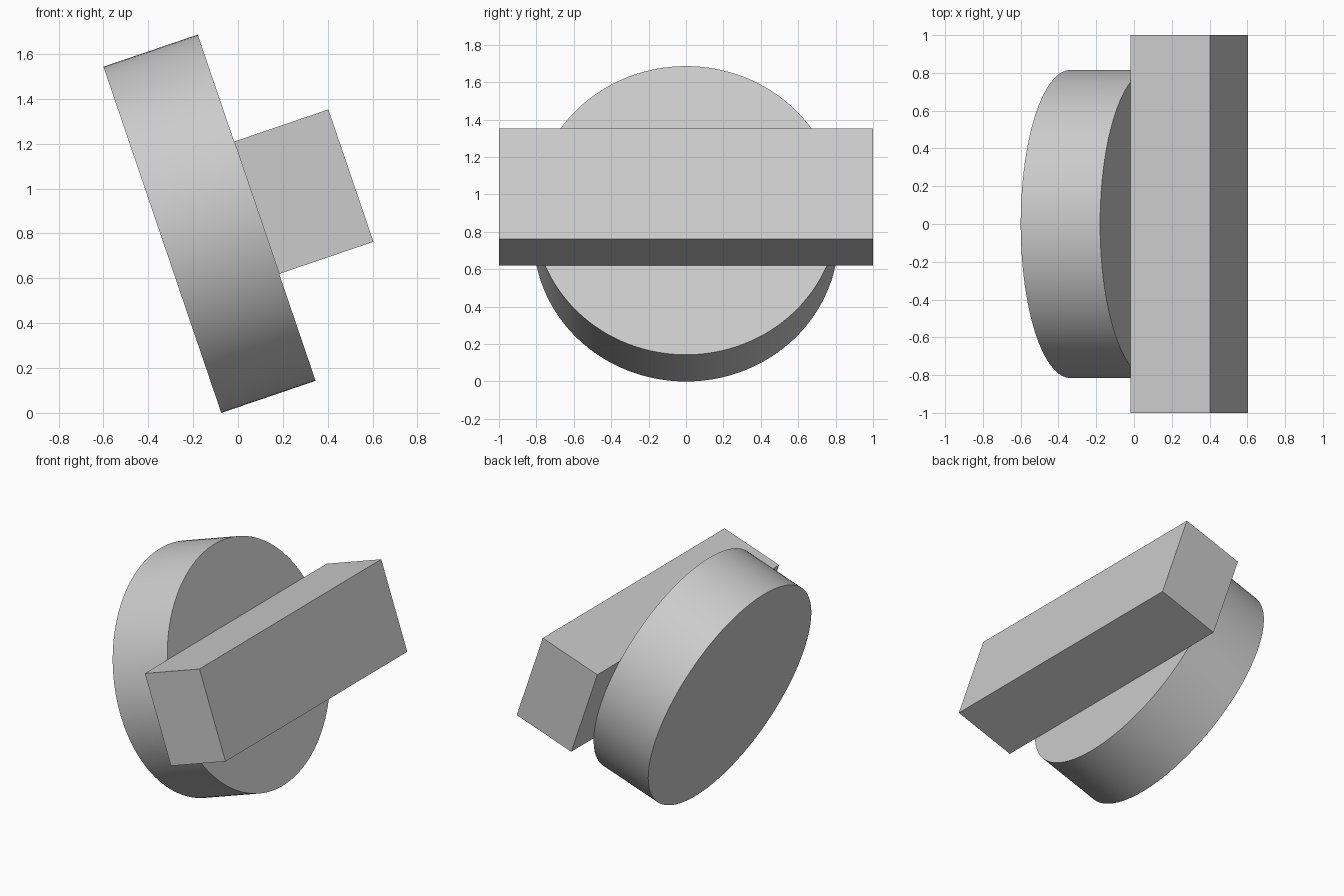
import bpy
import math
from mathutils import Matrix, Vector

cube = bpy.data.objects.get("Cube")
if cube:
    bpy.data.objects.remove(cube, do_unlink=True)

TILT = math.radians(18.8)
DEPTH = 0.444
RADIUS = 0.815
BAR_HEIGHT = 0.623

grey = bpy.data.materials.new("plain grey")
grey.use_nodes = True
colour = (0.6, 0.6, 0.6, 1)
grey.diffuse_color = colour
grey.node_tree.nodes["Principled BSDF"].inputs["Base Color"].default_value = colour

# Shared tilted frame: local x is the disc axis, origin at the disc centre
base_z = RADIUS * math.cos(TILT) + DEPTH / 2 * math.sin(TILT)
frame = Matrix.Translation((-0.127, 0, base_z)) @ Matrix.Rotation(-TILT, 4, 'Y')


def finish(name, local):
    obj = bpy.context.object
    obj.name = name
    obj.data.transform(local)
    obj.matrix_world = frame
    obj.data.materials.append(grey)
    return obj


# Round disc
bpy.ops.mesh.primitive_cylinder_add(vertices=128, radius=RADIUS, depth=DEPTH)
finish("disc", Matrix.Rotation(math.pi / 2, 4, 'Y'))
bpy.ops.object.shade_smooth_by_angle(angle=math.radians(30))

# Long bar across the disc face
bpy.ops.mesh.primitive_cube_add(size=1)
finish("cross_bar", Matrix.Translation((DEPTH, 0, 0))
       @ Matrix.Diagonal(Vector((DEPTH, 2, BAR_HEIGHT, 1))))
